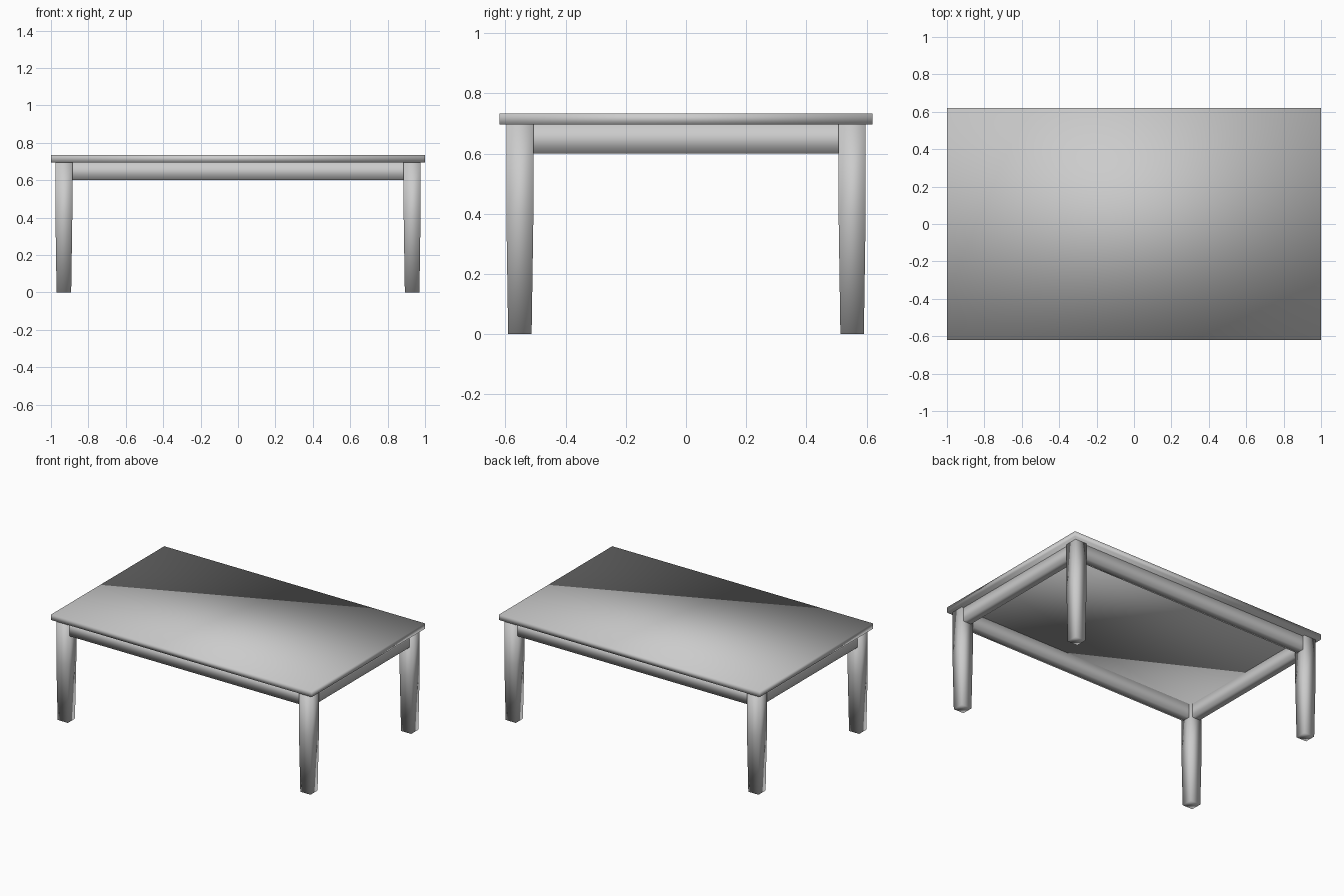
import bpy
import bmesh

# Remove the default object
cube = bpy.data.objects.get("Cube")
if cube:
    bpy.data.objects.remove(cube, do_unlink=True)

# Single grey material
GREY = (0.6, 0.6, 0.6, 1.0)
grey = bpy.data.materials.new("plain grey")
grey.use_nodes = True
grey.diffuse_color = GREY
grey.node_tree.nodes["Principled BSDF"].inputs["Base Color"].default_value = GREY


def finish(name, bm):
    """Turn a bmesh into a smooth-shaded object."""
    bmesh.ops.recalc_face_normals(bm, faces=bm.faces)
    mesh = bpy.data.meshes.new(name)
    for face in bm.faces:
        face.smooth = True
    bm.to_mesh(mesh)
    bm.free()
    mesh.materials.append(grey)
    obj = bpy.data.objects.new(name, mesh)
    bpy.context.collection.objects.link(obj)
    return obj


def box(name, centre, size, open_axis=None):
    """Box with shared corners; the two ends along open_axis can be left off."""
    bm = bmesh.new()
    bmesh.ops.create_cube(bm, size=1)
    if open_axis is not None:
        bm.normal_update()
        ends = [f for f in bm.faces if abs(f.normal[open_axis]) > 0.9]
        bmesh.ops.delete(bm, geom=ends, context='FACES_ONLY')
    for v in bm.verts:
        v.co = [c + s * p for c, s, p in zip(centre, size, v.co)]
    return finish(name, bm)


def leg(name, x, y):
    """Square leg, straight above and tapering to the foot."""
    bm = bmesh.new()
    rings = []
    for z, half in ((0, 0.039), (0.4, 0.045), (LEG_TOP, 0.045)):
        corners = ((-1, -1), (1, -1), (1, 1), (-1, 1))
        rings.append([bm.verts.new((x + half * a, y + half * b, z)) for a, b in corners])
    for low, high in zip(rings, rings[1:]):
        for i in range(4):
            j = (i + 1) % 4
            bm.faces.new((low[i], low[j], high[j], high[i]))
    bm.faces.new(rings[0])
    bm.faces.new(rings[-1])
    return finish(name, bm)


LEG_TOP = 0.696
LEG_X, LEG_Y = 0.931, 0.552
RAIL_Z, RAIL_H, RAIL_T = 0.648, 0.096, 0.06

# Tabletop
box("tabletop", (0, 0, 0.715), (2.0, 1.24, 0.038))

# Legs
for side, sx in (("right", -1), ("left", 1)):
    for end, sy in (("front", -1), ("back", 1)):
        leg(f"{end}_{side}_leg", sx * LEG_X, sy * LEG_Y)

# Rails between the legs
for end, s in (("front", -1), ("back", 1)):
    box(f"{end}_rail", (0, s * LEG_Y, RAIL_Z), (2 * LEG_X - 0.085, RAIL_T, RAIL_H), 0)
for side, s in (("right", -1), ("left", 1)):
    box(f"{side}_rail", (s * LEG_X, 0, RAIL_Z), (RAIL_T, 2 * LEG_Y - 0.085, RAIL_H), 1)
